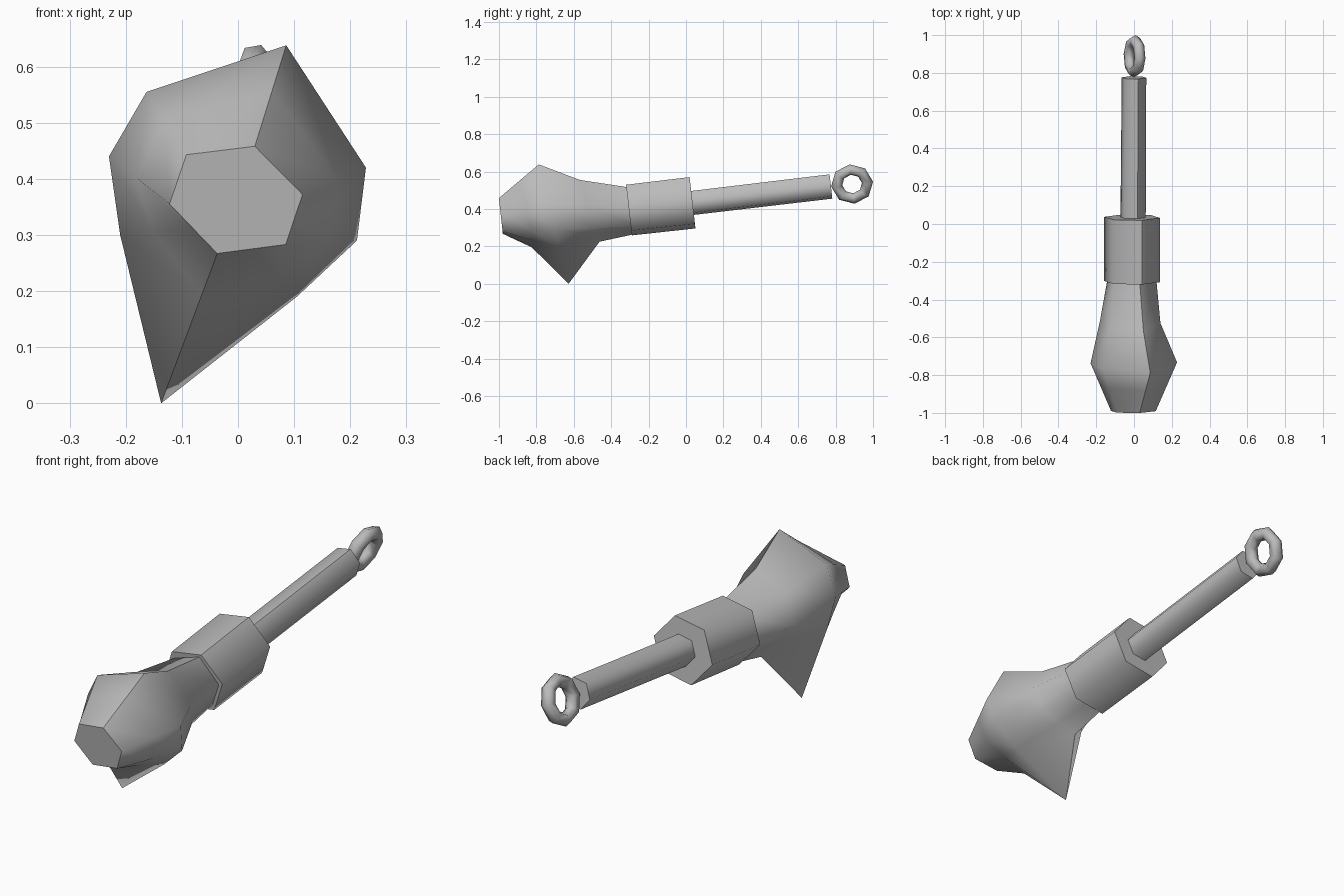
import bpy, bmesh, math
from mathutils import Vector, Matrix

old = bpy.data.objects.get("Cube")
if old:
    bpy.data.objects.remove(old, do_unlink=True)

GREY = (0.5, 0.5, 0.5, 1.0)
mat = bpy.data.materials.new("plain grey")
mat.use_nodes = True
mat.diffuse_color = GREY
mat.node_tree.nodes["Principled BSDF"].inputs["Base Color"].default_value = GREY


def loft(name, rings, sharp_columns):
    """Skin closed rings of points, cap both ends and keep chosen columns sharp."""
    bm = bmesh.new()
    rows = [[bm.verts.new(p) for p in ring] for ring in rings]
    n = len(rows[0])
    for a, b in zip(rows, rows[1:]):
        for i in range(n):
            j = (i + 1) % n
            bm.faces.new((a[i], a[j], b[j], b[i]))
    bm.faces.new(rows[0])
    bm.faces.new(rows[-1])
    bmesh.ops.recalc_face_normals(bm, faces=bm.faces)
    for f in bm.faces:
        f.smooth = True
    for row in (rows[0], rows[-1]):
        for i in range(n):
            bm.edges.get((row[i], row[(i + 1) % n])).smooth = False
    for a, b in zip(rows, rows[1:]):
        for i in sharp_columns:
            bm.edges.get((a[i], b[i])).smooth = False
    mesh = bpy.data.meshes.new(name)
    bm.to_mesh(mesh)
    bm.free()
    mesh.materials.append(mat)
    obj = bpy.data.objects.new(name, mesh)
    bpy.context.collection.objects.link(obj)
    return obj


def slanted(y, zc, slope, pts):
    """Place an x-z outline on a leaning plane."""
    return [Vector((x, y - slope * (z - zc), z)) for x, z in pts]


def with_mids(p):
    """Split the two sides beside the lowest corner (index 3)."""
    c, d, e, f = p[1:5]
    return p[:3] + [(d + e) / 2, e, (e + f) / 2] + p[4:]


def hexagon(x, y, z, rx, rz):
    pts = [(x + rx * math.cos(math.radians(70 - 60 * i)),
            z + rz * math.sin(math.radians(70 - 60 * i))) for i in range(6)]
    return slanted(y, z, 0.115, pts)


# Swollen head with its spike
nose = with_mids(slanted(-0.99, 0.363, 0.11, [
    (0.03, 0.458), (0.115, 0.372), (0.085, 0.283),
    (-0.037, 0.267), (-0.122, 0.355), (-0.092, 0.443)]))
bulge = slanted(-0.735, 0.43, 0.25, [
    (0.086, 0.638), (0.228, 0.42), (0.212, 0.29), (0.105, 0.19),
    (-0.137, 0.0), (-0.21, 0.3), (-0.23, 0.44), (-0.163, 0.555)])
waist = with_mids(slanted(-0.515, 0.39, 0.32, [
    (0.05, 0.555), (0.14, 0.42), (0.11, 0.3),
    (-0.05, 0.225), (-0.18, 0.38), (-0.115, 0.5)]))
neck = with_mids(slanted(-0.29, 0.39, 0.11, [
    (0.03, 0.515), (0.118, 0.41), (0.08, 0.31),
    (-0.045, 0.265), (-0.14, 0.38), (-0.095, 0.475)]))
front_step = [a.lerp(b, 0.55) for a, b in zip(nose, bulge)]
front_step[4] = Vector((-0.064, -0.825, 0.195))
loft("head", [nose, front_step, bulge, waist, neck], (0, 4))

# Collar and shaft
loft("collar", [hexagon(-0.01, -0.305, 0.394, 0.15, 0.144),
                hexagon(-0.01, 0.035, 0.433, 0.15, 0.146)], (0, 3))
loft("shaft", [hexagon(-0.005, 0.0, 0.428, 0.068, 0.068),
               hexagon(0.0, 0.775, 0.52, 0.066, 0.069)], (0, 3))

# End ring
bpy.ops.mesh.primitive_torus_add(major_segments=8, minor_segments=6,
                                 major_radius=0.083, minor_radius=0.03)
ring = bpy.context.object
ring.name = "end_ring"
ring.data.materials.append(mat)
ring.matrix_world = (Matrix.Translation((0.003, 0.888, 0.533))
                     @ Matrix.Rotation(math.radians(20), 4, 'Y')
                     @ Matrix.Rotation(math.radians(7), 4, 'X')
                     @ Matrix.Rotation(math.radians(90), 4, 'Y'))
for f in ring.data.polygons:
    f.use_smooth = True
